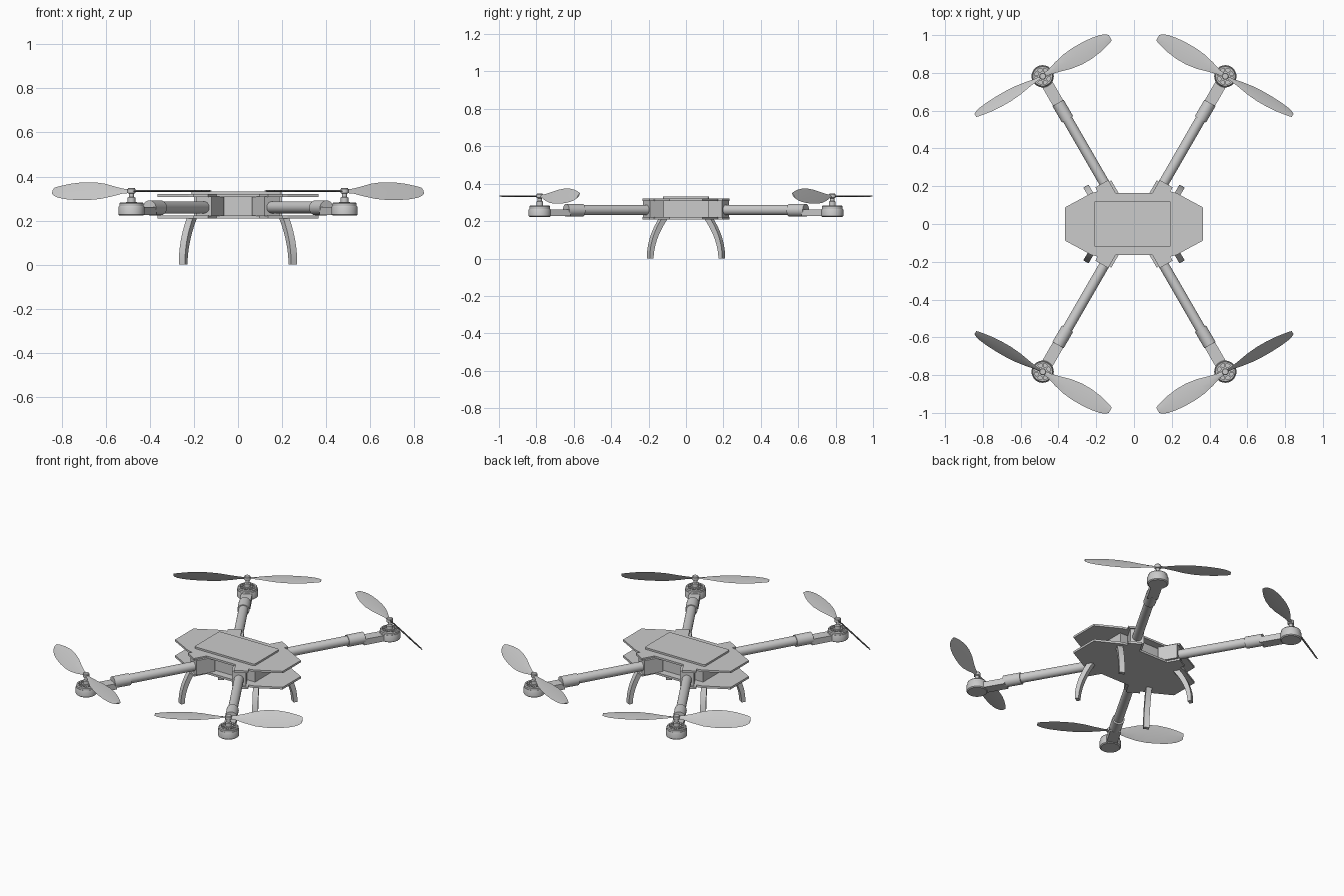
import bpy, bmesh, math
from mathutils import Matrix, Vector

if "Cube" in bpy.data.objects:
    bpy.data.objects.remove(bpy.data.objects["Cube"])

QUADS = [("back_right", 1, 1), ("back_left", -1, 1), ("front_right", 1, -1), ("front_left", -1, -1)]
U = Vector((0.5, 0.866, 0))        # arm direction in the +x +y quarter
W = Vector((0.866, -0.5, 0))       # across the arm
ROOT = Vector((0.032, 0, 0))
MOTOR = ROOT + U * 0.903


def add(name, bm, smooth=True):
    bmesh.ops.recalc_face_normals(bm, faces=bm.faces)
    me = bpy.data.meshes.new(name)
    bm.to_mesh(me)
    bm.free()
    ob = bpy.data.objects.new(name, me)
    bpy.context.collection.objects.link(ob)
    if smooth:
        bpy.ops.object.select_all(action='DESELECT')
        ob.select_set(True)
        bpy.context.view_layer.objects.active = ob
        bpy.ops.object.shade_smooth_by_angle(angle=math.radians(35))
    return ob


def four(name, bm, smooth=True):
    # one copy for each quarter of the aircraft
    for label, sx, sy in QUADS:
        b = bm.copy()
        b.transform(Matrix.Diagonal((sx, sy, 1, 1)))
        add(f"{label}_{name}", b, smooth)
    bm.free()


def prism(pts, z0, z1, bm=None):
    bm = bm or bmesh.new()
    lo = [bm.verts.new((x, y, z0)) for x, y in pts]
    hi = [bm.verts.new((x, y, z1)) for x, y in pts]
    n = len(pts)
    bm.faces.new(lo[::-1])
    bm.faces.new(hi)
    for i in range(n):
        bm.faces.new((lo[i], lo[(i + 1) % n], hi[(i + 1) % n], hi[i]))
    return bm


def arm_box(t0, t1, half, z0, z1, bm=None):
    pts = [ROOT + U * t + W * w for t, w in ((t0, -half), (t0, half), (t1, half), (t1, -half))]
    return prism([(p.x, p.y) for p in pts], z0, z1, bm)


def arm_tube(t0, t1, r, z, bm=None):
    bm = bm or bmesh.new()
    rot = U.to_track_quat('Z', 'Y').to_matrix().to_4x4()
    mid = ROOT + U * (t0 + t1) / 2 + Vector((0, 0, z))
    bmesh.ops.create_cone(bm, cap_ends=True, segments=28, radius1=r, radius2=r,
                          depth=t1 - t0, matrix=Matrix.Translation(mid) @ rot)
    return bm


def lathe(profile, bm=None, steps=32):
    # closed solid of revolution about the motor axis
    bm = bm or bmesh.new()
    rings = []
    for r, z in profile:
        rings.append([bm.verts.new(MOTOR + Vector((r * math.cos(a), r * math.sin(a), z)))
                      for a in (2 * math.pi * i / steps for i in range(steps))])
    for a, b in zip(rings, rings[1:]):
        for i in range(steps):
            j = (i + 1) % steps
            bm.faces.new((a[i], a[j], b[j], b[i]))
    bm.faces.new(rings[0][::-1])
    bm.faces.new(rings[-1])
    return bm


# Body plates with arm tabs
quarter = [(0.365, 0.088), (0.225, 0.164), (0.192, 0.172), (0.205, 0.194), (0.137, 0.233), (0.098, 0.165)]
outline = (quarter + [(-x, y) for x, y in quarter[::-1]]
           + [(-x, -y) for x, y in quarter] + [(x, -y) for x, y in quarter[::-1]])
for name, z0, z1 in (("lower_plate", 0.209, 0.222), ("upper_plate", 0.308, 0.32)):
    add(name, prism(outline, z0, z1), False)

# Core housing and lid
add("core_housing", prism([(-0.2, -0.12), (0.2, -0.12), (0.2, 0.12), (-0.2, 0.12)], 0.22, 0.31), False)
corner = []
for cx, cy, a0 in ((0.185, 0.11, 0), (-0.2, 0.11, 90), (-0.2, -0.11, 180), (0.185, -0.11, 270)):
    for k in range(5):
        a = math.radians(a0 + 22.5 * k)
        corner.append((cx + 0.012 * math.cos(a), cy + 0.012 * math.sin(a)))
add("battery_lid", prism(corner, 0.318, 0.331))

# Arms: clamp, tube, collar and neck
four("arm_clamp", arm_box(0.13, 0.244, 0.039, 0.22, 0.31), False)
four("arm_tube", arm_tube(0.17, 0.7, 0.027, 0.26))
four("arm_collar", arm_tube(0.64, 0.74, 0.034, 0.258))
neck = arm_box(0.73, 0.89, 0.031, 0.226, 0.262)
four("motor_neck", neck, False)

# Motors: can, vented bell and shaft
four("motor_can", lathe([(0.053, 0.222), (0.059, 0.227), (0.059, 0.262), (0.057, 0.266), (0.03, 0.266)]))
bell = bmesh.new()
for r, z0, z1, in ((0.026, 0.262, 0.284),):
    lathe([(r, z0), (r, z1)], bell)
steps = 32
loops = []
for r, z in ((0.055, 0.262), (0.055, 0.278), (0.051, 0.283), (0.043, 0.283), (0.043, 0.262)):
    loops.append([bell.verts.new(MOTOR + Vector((r * math.cos(2 * math.pi * i / steps),
                  r * math.sin(2 * math.pi * i / steps), z))) for i in range(steps)])
for k in range(5):
    a, b = loops[k], loops[(k + 1) % 5]
    for i in range(steps):
        j = (i + 1) % steps
        bell.faces.new((a[i], a[j], b[j], b[i]))
for k in range(8):
    a = k * math.pi / 4
    m = (Matrix.Translation(MOTOR + Vector((0, 0, 0.275))) @ Matrix.Rotation(a, 4, 'Z')
         @ Matrix.Translation((0.035, 0, 0)) @ Matrix.Diagonal((0.022, 0.008, 0.014, 1)))
    bmesh.ops.create_cube(bell, size=1, matrix=m)
four("motor_bell", bell)
four("motor_shaft", lathe([(0.018, 0.28), (0.018, 0.304), (0.011, 0.308), (0.011, 0.322),
                           (0.018, 0.325), (0.018, 0.343), (0.015, 0.347)]))

# Propeller blades: inner one lies flat, outer one is pitched
stations = [(0.0, -0.011, 0.011), (0.04, -0.012, 0.014), (0.09, -0.024, 0.03), (0.15, -0.041, 0.045),
            (0.21, -0.05, 0.051), (0.27, -0.05, 0.051), (0.33, -0.042, 0.046), (0.37, -0.032, 0.038),
            (0.395, -0.025, 0.028), (0.412, -0.018, 0.015)]


def blade(direction, pitch):
    bm = bmesh.new()
    across = U * math.cos(pitch) - Vector((0, 0, math.sin(pitch)))
    normal = direction.cross(across).normalized()
    rings = []
    for s, lo, hi in stations:
        c = MOTOR + Vector((0, 0, 0.334)) + direction * s
        mid = (lo + hi) / 2
        rings.append([bm.verts.new(c + across * w + normal * h) for w, h in
                      ((lo, 0), (mid, 0.004), (hi, 0), (mid, -0.004))])
    for a, b in zip(rings, rings[1:]):
        for i in range(4):
            j = (i + 1) % 4
            bm.faces.new((a[i], a[j], b[j], b[i]))
    bm.faces.new(rings[0])
    bm.faces.new(rings[-1])
    return bm


four("inner_blade", blade(-W, 0))
four("outer_blade", blade(W, math.radians(53)))

# Curved landing legs
leg = bmesh.new()
rings = []
for k in range(11):
    f = k / 10
    tip = Vector((0.249, 0.191, 0)) - U * 0.08 * f ** 2
    half = 0.011 + 0.008 * f
    rings.append([leg.verts.new(tip + U * h + W * w + Vector((0, 0, 0.213 * f)))
                  for h, w in ((-half, -0.016), (half, -0.016), (half, 0.016), (-half, 0.016))])
for a, b in zip(rings, rings[1:]):
    for i in range(4):
        j = (i + 1) % 4
        leg.faces.new((a[i], a[j], b[j], b[i]))
leg.faces.new(rings[0])
leg.faces.new(rings[-1])
four("landing_leg", leg)
